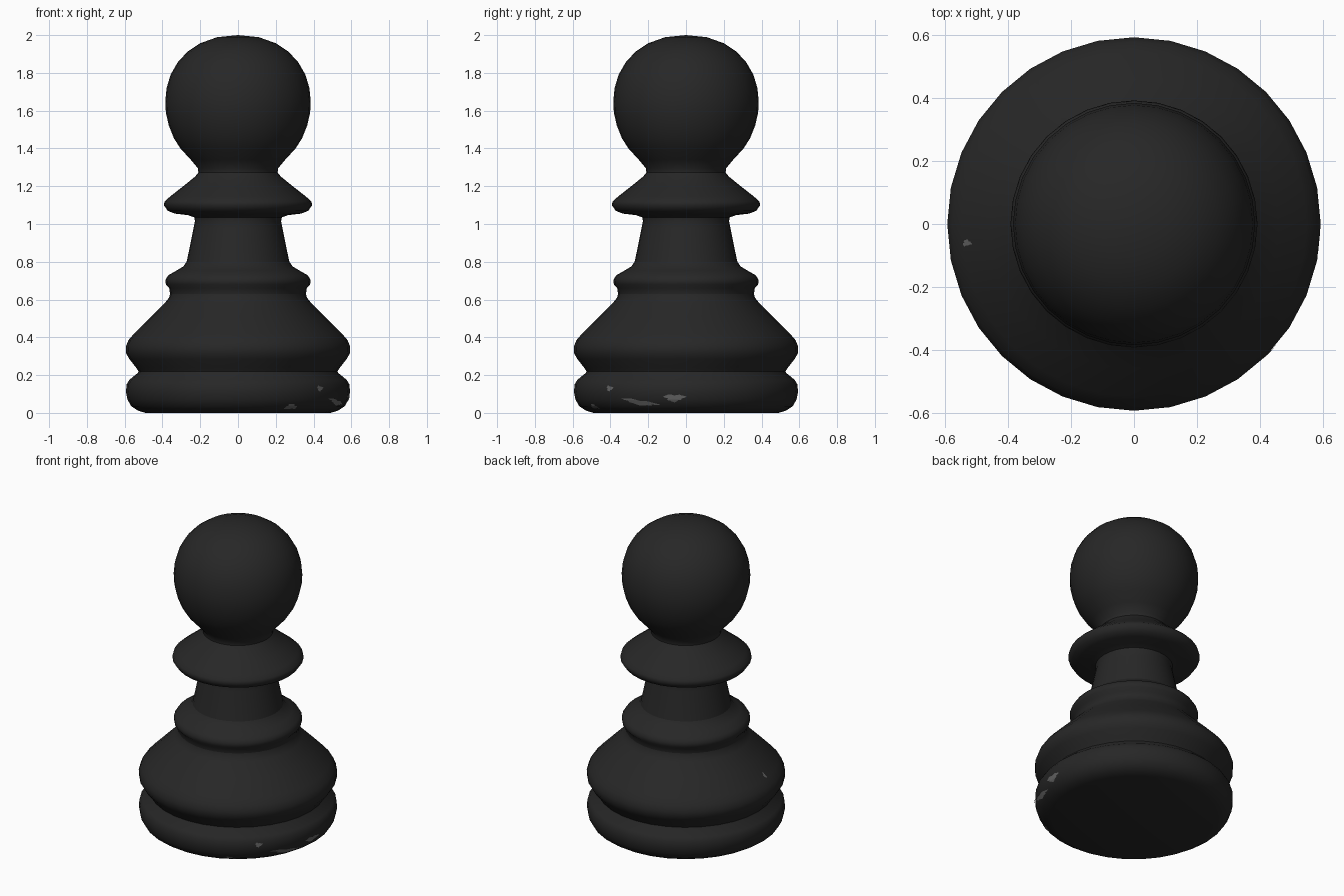
import bpy, bmesh, math

if "Cube" in bpy.data.objects:
    bpy.data.objects.remove(bpy.data.objects["Cube"])

SIDES = 32


def material(name, v):
    m = bpy.data.materials.new(name)
    m.diffuse_color = (v, v, v, 1)
    m.use_nodes = True
    m.node_tree.nodes["Principled BSDF"].inputs["Base Color"].default_value = m.diffuse_color
    return m


black = material("matte_black", 0.02)
grey = material("worn_grey", 0.13)


def finish(name, bm, mat, angle):
    me = bpy.data.meshes.new(name)
    bmesh.ops.recalc_face_normals(bm, faces=bm.faces)
    bm.to_mesh(me)
    bm.free()
    me.materials.append(mat)
    ob = bpy.data.objects.new(name, me)
    bpy.context.collection.objects.link(ob)
    bpy.ops.object.select_all(action='DESELECT')
    ob.select_set(True)
    bpy.context.view_layer.objects.active = ob
    bpy.ops.object.shade_smooth_by_angle(angle=math.radians(angle))
    return ob


def lathe(name, profile):
    # spin a (radius, height) outline around z
    bm = bmesh.new()
    vs = [bm.verts.new((r, 0, z)) for r, z in profile]
    es = [bm.edges.new(p) for p in zip(vs, vs[1:])]
    bmesh.ops.spin(bm, geom=vs + es, cent=(0, 0, 0), axis=(0, 0, 1),
                   angle=math.tau, steps=SIDES, use_merge=True)
    bmesh.ops.remove_doubles(bm, verts=bm.verts, dist=0.0005)
    return finish(name, bm, black, 50)


# turned parts, bottom to top; each starts where the last one ends
parts = {
    "base": [(0, 0), (.49, 0), (.53, .012), (.565, .035), (.585, .07), (.593, .11),
             (.59, .15), (.575, .175), (.53, .212), (.527, .22)],
    "body": [(.527, .22), (.54, .24), (.575, .285), (.592, .315), (.594, .35),
             (.58, .385), (.55, .42), (.46, .51), (.385, .585), (.365, .61), (.36, .63)],
    "lower_ring": [(.36, .63), (.364, .66), (.382, .68), (.384, .705), (.37, .728),
                   (.325, .754), (.29, .775), (.272, .80)],
    "neck": [(.272, .80), (.255, .88), (.235, .98), (.228, 1.015), (.232, 1.035)],
    "collar": [(.232, 1.035), (.265, 1.047), (.335, 1.055), (.372, 1.07), (.393, 1.10),
               (.388, 1.12), (.36, 1.145), (.29, 1.20), (.228, 1.25), (.21, 1.272)],
    "head": [(.21, 1.272), (.212, 1.295), (.25, 1.34), (.305, 1.40), (.34, 1.455),
             (.366, 1.52), (.382, 1.59), (.385, 1.65), (.378, 1.72), (.357, 1.79),
             (.32, 1.855), (.268, 1.912), (.20, 1.957), (.11, 1.989), (0, 2.0)],
}
for part, outline in parts.items():
    lathe(part, outline)


def radius_at(outline, z):
    for (r0, z0), (r1, z1) in zip(outline, outline[1:]):
        if z0 <= z <= z1 and z1 > z0:
            return r0 + (r1 - r0) * (z - z0) / (z1 - z0)
    return outline[-1][0]


def chip(name, part, deg, z, half_deg, half_z, slope=0.0):
    # thin ragged paint chip lying on the turned surface
    bm = bmesh.new()

    def point(t, u):
        k = t * (1 + .22 * math.sin(3 * u + deg) + .15 * math.sin(7 * u))
        da = half_deg * k * math.cos(u)
        h = z + half_z * k * math.sin(u) + slope * da
        a = math.radians(deg + da)
        r = radius_at(parts[part], h) + .002
        return bm.verts.new((r * math.cos(a), r * math.sin(a), h))

    n = 24
    rings = [[point(t, math.tau * i / n) for i in range(n)] for t in (.25, .5, .75, 1)]
    bm.faces.new(rings[0])
    for a, b in zip(rings, rings[1:]):
        for i in range(n):
            j = (i + 1) % n
            bm.faces.new((a[i], b[i], b[j], a[j]))
    finish(name, bm, grey, 60)


# worn spots on the front right of the base, plus one on the left of the body
chip("base_chip_right", "base", -6, .08, 5, .018)
chip("base_chip_long", "base", -25, .056, 9, .013, -.0015)
chip("base_chip_upper", "base", -43, .13, 2, .013)
chip("base_chip_front", "base", -60, .032, 3.5, .013)
chip("body_chip_left", "body", 186.5, .437, 1, .013)
